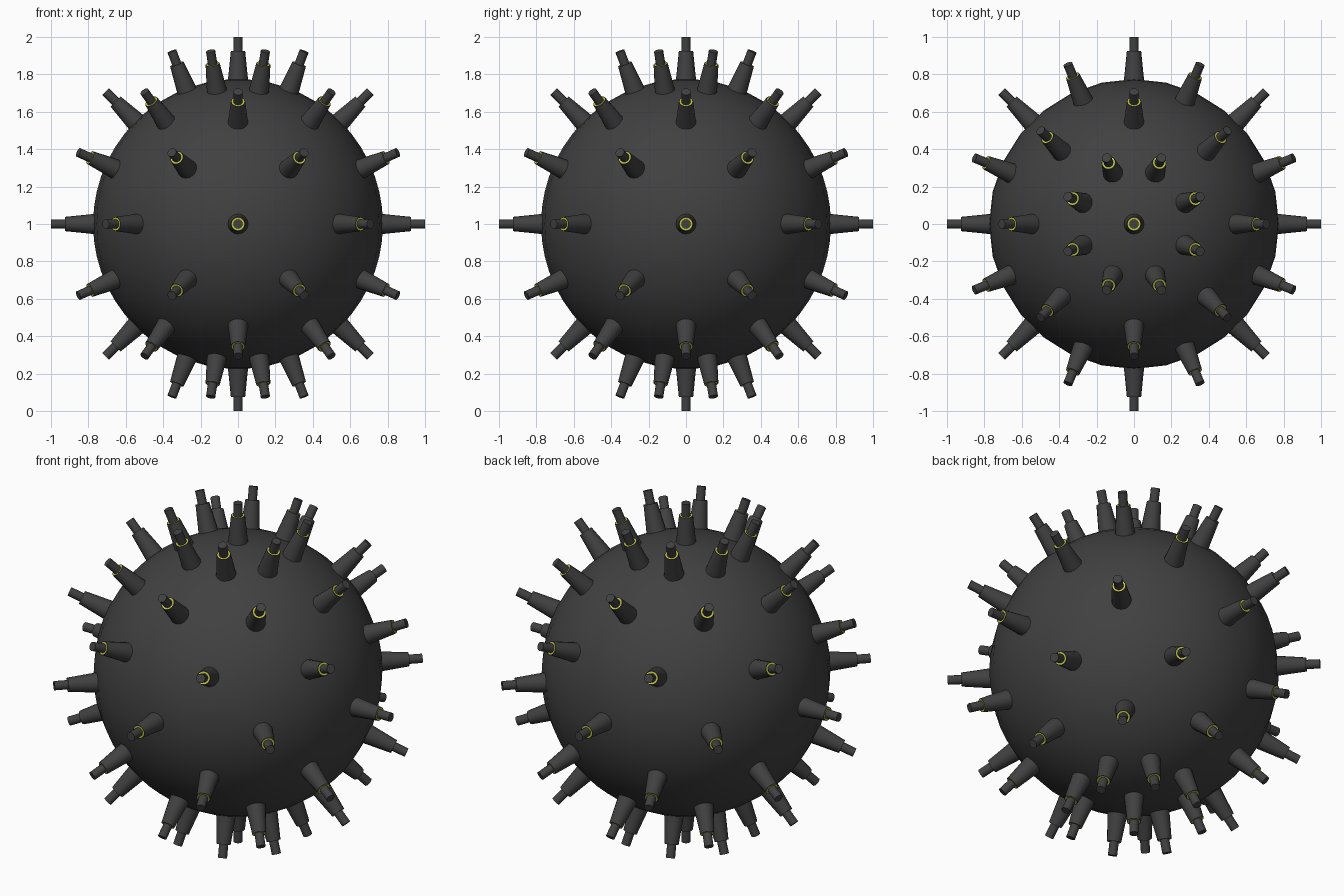
import bpy, bmesh, math
from mathutils import Vector, Matrix

if "Cube" in bpy.data.objects:
    bpy.data.objects.remove(bpy.data.objects["Cube"])

CENTRE = Vector((0, 0, 1))
SIDES = 16


def material(name, rgb):
    m = bpy.data.materials.new(name)
    m.diffuse_color = (*rgb, 1)
    m.use_nodes = True
    m.node_tree.nodes["Principled BSDF"].inputs["Base Color"].default_value = m.diffuse_color
    return m


dark = material("dark_iron", (0.052, 0.052, 0.052))
yellow = material("yellow_ring", (0.56, 0.58, 0.04))

# Round body
bpy.ops.mesh.primitive_uv_sphere_add(segments=28, ring_count=28, radius=0.775, location=CENTRE)
body = bpy.context.object
body.name = "round_body"
body.data.materials.append(dark)
bpy.ops.object.shade_smooth()

# Prong profile (radius, distance from centre): tapered socket, rim, yellow ring, thin pin
PROFILE = [(0.057, 0.74), (0.038, 0.926), (0.034, 0.926), (0.025, 0.925), (0.025, 1.0)]
RING_BAND = 2


def add_prong(bm, direction):
    turn = direction.to_track_quat('Z', 'Y').to_matrix()
    rings = []
    for r, d in PROFILE:
        rings.append([bm.verts.new(turn @ Vector((r * math.cos(a), r * math.sin(a), d)))
                      for a in (2 * math.pi * i / SIDES for i in range(SIDES))])
    for band, (lo, hi) in enumerate(zip(rings, rings[1:])):
        for i in range(SIDES):
            j = (i + 1) % SIDES
            f = bm.faces.new((lo[i], lo[j], hi[j], hi[i]))
            f.material_index = 1 if band == RING_BAND else 0
    bm.faces.new(rings[-1])
    bm.faces.new(rings[0][::-1])


# Prong directions: staggered rows of eight every 22.5 degrees, plus both poles
directions = [Vector((0, 0, 1)), Vector((0, 0, -1))]
for row in range(-3, 4):
    lat = math.radians(22.5 * row)
    for k in range(8):
        az = math.radians(45 * k + (22.5 if row % 2 else 0))
        directions.append(Vector((math.cos(lat) * math.cos(az),
                                  math.cos(lat) * math.sin(az), math.sin(lat))))

# All prongs as one object
bm = bmesh.new()
for d in directions:
    add_prong(bm, d)
mesh = bpy.data.meshes.new("contact_prongs")
bm.to_mesh(mesh)
bm.free()
mesh.materials.append(dark)
mesh.materials.append(yellow)
prongs = bpy.data.objects.new("contact_prongs", mesh)
prongs.location = CENTRE
bpy.context.collection.objects.link(prongs)

bpy.ops.object.select_all(action='DESELECT')
prongs.select_set(True)
bpy.context.view_layer.objects.active = prongs
bpy.ops.object.shade_smooth_by_angle(angle=math.radians(35))
